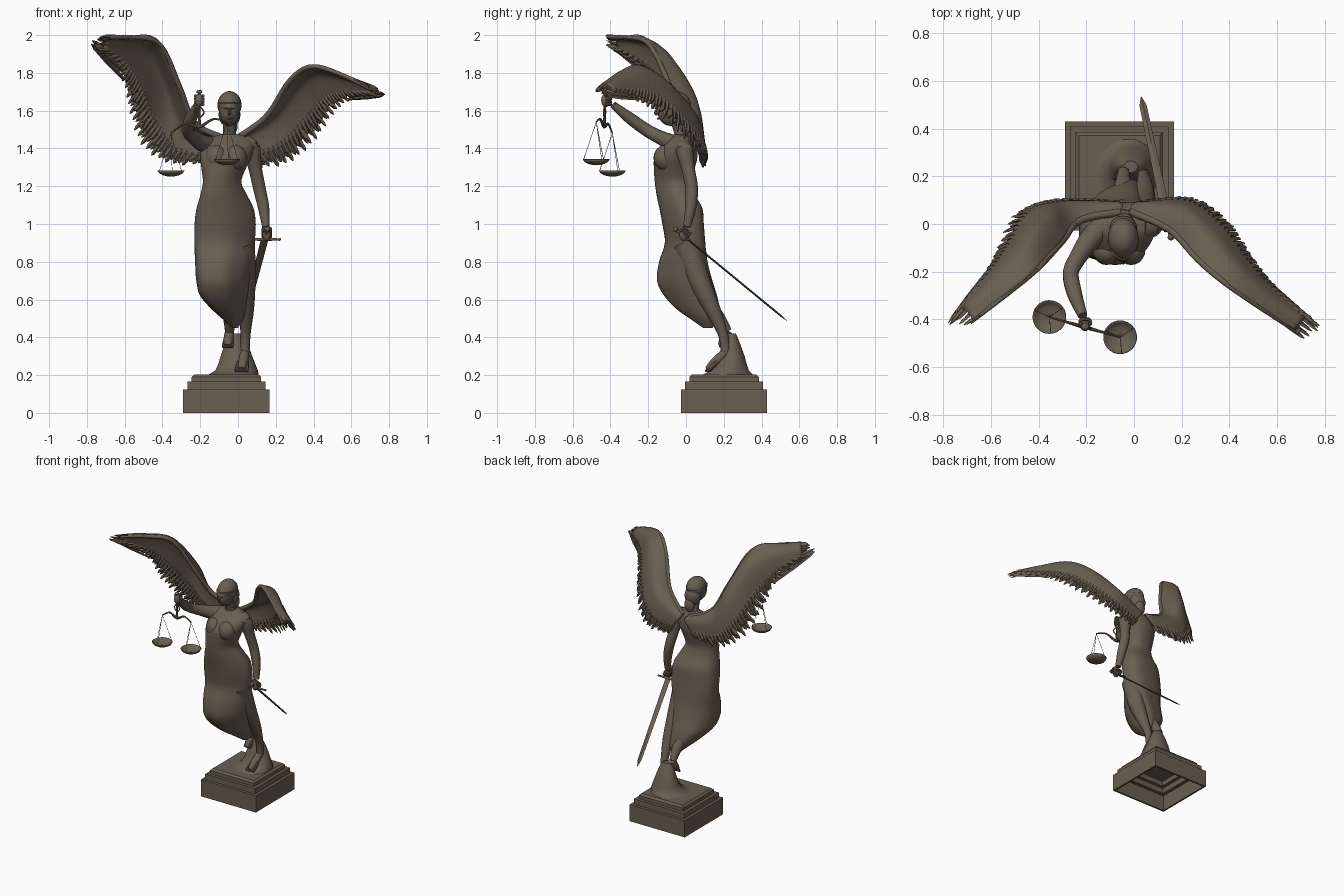
import bpy, bmesh, math
from mathutils import Vector

V = Vector
bronze = bpy.data.materials.new("dark_bronze")
bronze.diffuse_color = (0.14, 0.115, 0.083, 1)


def at(pts, t):
    """Point at t in 0..1 on a smooth curve through pts (any dimension)."""
    n = len(pts) - 1
    u = min(max(t, 0), 1) * n
    i = min(int(u), n - 1)
    f = u - i
    p = [V(pts[min(max(i + k, 0), n)]) for k in (-1, 0, 1, 2)]
    return 0.5 * (2 * p[1] + (p[2] - p[0]) * f + (2 * p[0] - 5 * p[1] + 4 * p[2] - p[3]) * f * f
                  + (3 * p[1] - p[0] - 3 * p[2] + p[3]) * f ** 3)


def part(name, lofts, angle=40, closed=True, thick=0):
    """One object from a list of lofts, each a list of point rings."""
    bm = bmesh.new()
    for rings in lofts:
        vs = [[bm.verts.new(p) for p in r] for r in rings]
        m = len(vs[0])
        for a, b in zip(vs, vs[1:]):
            for j in range(m if closed else m - 1):
                k = (j + 1) % m
                bm.faces.new((a[j], a[k], b[k], b[j]))
        if closed and not thick:
            bm.faces.new(vs[0])
            bm.faces.new(vs[-1])
    bmesh.ops.recalc_face_normals(bm, faces=bm.faces)
    me = bpy.data.meshes.new(name)
    bm.to_mesh(me)
    bm.free()
    me.materials.append(bronze)
    ob = bpy.data.objects.new(name, me)
    bpy.context.collection.objects.link(ob)
    bpy.ops.object.select_all(action='DESELECT')
    ob.select_set(True)
    bpy.context.view_layer.objects.active = ob
    bpy.ops.object.shade_smooth_by_angle(angle=math.radians(angle))
    if thick:
        mod = ob.modifiers.new("thickness", 'SOLIDIFY')
        mod.thickness = thick
        mod.offset = 0
    return ob


def tube(pts, steps=16, seg=12):
    """Rings along a path of (x, y, z, radius)."""
    rings = []
    for i in range(steps + 1):
        t = i / steps
        p = at(pts, t)
        d = V((at(pts, t + 0.02) - at(pts, t - 0.02))[:3])
        side = d.cross(V((0.31, 0.22, 0.93)) if abs(d.normalized().z) < 0.8 else V((0, 1, 0))).normalized()
        up = d.cross(side).normalized()
        r = max(p[3], 0.0005)
        rings.append([V(p[:3]) + r * (math.cos(a) * side + math.sin(a) * up)
                      for a in (2 * math.pi * j / seg for j in range(seg))])
    return rings


def body_loft(secs, steps, seg=32, drape=0):
    """Oval rings from (z, x0, x1, y0, y1) sections; drape makes them fuller except at the slit corner."""
    rings = []
    for i in range(steps + 1):
        z, x0, x1, y0, y1 = at(secs, i / steps)
        full = drape * min(max((1.4 - z) / 0.25, 0), 1)
        ring = []
        for j in range(seg):
            a = 2 * math.pi * j / seg
            c, s = math.cos(a), math.sin(a)
            p = 2 + full * (0.55 - 0.95 * max(0, math.cos(a + math.pi / 4)))
            k = (abs(c) ** p + abs(s) ** p) ** (-1 / p)
            if z < 0.85:
                k *= 1 + 0.012 * drape * math.sin(7 * a)
            ring.append(V(((x0 + x1) / 2 + k * (x1 - x0) / 2 * c,
                           (y0 + y1) / 2 + k * (y1 - y0) / 2 * math.sin(a + 0.2 * full), z)))
        rings.append(ring)
    return rings


def ball(c, r, n=12, seg=20):
    """Rings of an ellipsoid."""
    return [[V((c[0] + r[0] * math.sin(b) * math.cos(a), c[1] + r[1] * math.sin(b) * math.sin(a),
                c[2] + r[2] * math.cos(b))) for a in (2 * math.pi * j / seg for j in range(seg))]
            for b in (0.03 + (math.pi - 0.06) * i / n for i in range(n + 1))]


# Stepped plinth, hollow underneath
profile = [(0.002, 0.19), (0.165, 0.19), (0.165, 0.155), (0.19, 0.155), (0.19, 0.115), (0.215, 0.115),
           (0.215, 0), (0.2285, 0), (0.2285, 0.125), (0.207, 0.125), (0.207, 0.165), (0.184, 0.165),
           (0.184, 0.19), (0.17, 0.203), (0.002, 0.205)]
part("plinth", [[[V((-0.0615 + h * sx, 0.2015 + h * sy, z)) for sx, sy in ((-1, -1), (1, -1), (1, 1), (-1, 1))]
                 for h, z in profile]], 25)

# Rock behind the feet
part("rock", [body_loft([(0.195, -0.18, 0.11, 0.06, 0.37), (0.225, -0.12, 0.105, 0.13, 0.335),
                         (0.3, -0.092, 0.075, 0.18, 0.312), (0.38, -0.065, 0.045, 0.205, 0.282),
                         (0.42, -0.045, 0.015, 0.215, 0.265)], 8, 14)], 45)

# Gown from neckline to pointed hem
gown = [(1.475, -0.09, 0.01, -0.06, 0.03), (1.45, -0.16, 0.07, -0.08, 0.05), (1.41, -0.195, 0.085, -0.125, 0.06),
        (1.35, -0.2, 0.07, -0.167, 0.06), (1.29, -0.193, 0.04, -0.17, 0.045), (1.22, -0.186, 0.018, -0.165, 0.03),
        (1.15, -0.2, 0.05, -0.155, 0.05), (1.08, -0.22, 0.083, -0.14, 0.085), (1.0, -0.23, 0.094, -0.125, 0.092),
        (0.9, -0.23, 0.088, -0.112, 0.10), (0.8, -0.226, 0.075, -0.142, 0.11), (0.7, -0.22, 0.062, -0.153, 0.135),
        (0.62, -0.2, 0.05, -0.115, 0.16), (0.55, -0.14, 0.04, -0.05, 0.175), (0.5, -0.085, 0.03, 0.02, 0.18),
        (0.45, -0.03, 0.0, 0.09, 0.14)]
part("gown", [body_loft(gown, 60, 48, 1)])
part("bust", [ball((x, -0.108, 1.35), (0.06, 0.064, 0.068)) for x in (-0.115, -0.012)])

# Legs and feet
part("standing_leg", [tube([(0.02, 0.0, 0.9, 0.07), (0.035, 0.07, 0.7, 0.058), (0.043, 0.14, 0.55, 0.042),
                            (0.04, 0.195, 0.42, 0.027), (0.037, 0.21, 0.32, 0.025)])])
part("trailing_leg", [tube([(-0.08, 0.03, 0.75, 0.06), (-0.06, 0.1, 0.6, 0.045), (-0.045, 0.175, 0.5, 0.034),
                            (-0.045, 0.22, 0.43, 0.024)])])


def foot(name, heel, toe, width):
    """Sloping foot with five toes."""
    heel, toe = V(heel), V(toe)
    mid = heel.lerp(toe, 0.55)
    lofts = [tube([(*heel, 0.024), (*mid, 0.026), (*toe, 0.018)], 8)]
    for k in range(5):
        off = V(((k - 2) * width / 4, abs(k - 2) * 0.004, 0))
        lofts.append(tube([(*(mid + off * 0.7), 0.012), (*(toe + off), 0.009),
                           (*(toe + off + (toe - mid) * 0.25), 0.006)], 6, 8))
    part(name, lofts)


foot("front_foot", (0.037, 0.215, 0.325), (0.02, 0.115, 0.23), 0.056)
foot("rear_foot", (-0.045, 0.225, 0.43), (-0.055, 0.185, 0.355), 0.044)

# Neck, head, blindfold and hair
part("neck", [tube([(-0.045, -0.01, 1.43, 0.05), (-0.045, -0.03, 1.49, 0.034), (-0.045, -0.06, 1.58, 0.036)])])
part("head", [ball((-0.045, -0.085, 1.605), (0.054, 0.068, 0.085)),
              tube([(-0.045, -0.148, 1.615, 0.006), (-0.045, -0.161, 1.588, 0.009), (-0.045, -0.15, 1.578, 0.006)], 6, 8),
              tube([(-0.063, -0.138, 1.557, 0.003), (-0.045, -0.148, 1.558, 0.006), (-0.027, -0.138, 1.557, 0.003)], 6, 8)])
part("hair", [ball((-0.045, -0.058, 1.63), (0.064, 0.083, 0.074)),
              ball((-0.045, -0.015, 1.58), (0.058, 0.05, 0.07)), ball((-0.04, 0.015, 1.52), (0.038, 0.03, 0.055))])
part("blindfold", [body_loft([(1.61, -0.1, 0.01, -0.154, 0.018), (1.614, -0.103, 0.013, -0.157, 0.02),
                              (1.638, -0.109, 0.019, -0.152, 0.026), (1.642, -0.105, 0.015, -0.146, 0.022)], 3)])

# Arms and hands
part("raised_arm", [tube([(-0.12, 0.0, 1.41, 0.05), (-0.18, -0.06, 1.425, 0.047), (-0.235, -0.14, 1.46, 0.037),
                          (-0.265, -0.205, 1.495, 0.034), (-0.25, -0.29, 1.555, 0.032),
                          (-0.215, -0.385, 1.63, 0.02)], 24)])
part("lowered_arm", [tube([(0.03, -0.01, 1.425, 0.05), (0.07, -0.01, 1.4, 0.048), (0.09, 0.01, 1.3, 0.036),
                           (0.113, 0.03, 1.19, 0.033), (0.135, 0.025, 1.09, 0.03),
                           (0.148, 0.005, 0.985, 0.02)], 24)])


def hand(name, c, axis, spread):
    """Palm with four curled fingers stacked along axis."""
    c, axis, spread = V(c), V(axis), V(spread)
    lofts = [ball(c, (0.022, 0.024, 0.036))]
    out = axis.cross(spread).normalized()
    for k in range(4):
        o = c + axis * (k - 1.5) * 0.015
        path = [o + spread * 0.02, o + spread * 0.018 + out * 0.024, o - spread * 0.018 + out * 0.024, o - spread * 0.02]
        lofts.append(tube([(*p, 0.008) for p in path], 8, 8))
    part(name, lofts)


hand("raised_hand", (-0.205, -0.425, 1.655), (0, 0, 1), (1, 0, 0))
hand("lowered_hand", (0.152, -0.012, 0.945), (0, -0.75, 0.66), (1, 0, 0))

# Sword
tip, grip = V((0.03, 0.535, 0.487)), V((0.155, -0.055, 0.972))
d = (tip - grip).normalized()
n = d.cross(V((1, 0, 0))).normalized()
w = n.cross(d).normalized()
guard = grip.lerp(tip, 0.11)
part("blade", [[[p + w * a, p + n * 0.005, p - w * a, p - n * 0.005] for p, a in
                ((guard, 0.02), (guard.lerp(tip, 0.93), 0.015))] + [[tip + w * 0.001, tip + n * 0.001,
                                                                   tip - w * 0.001, tip - n * 0.001]]], 15)
g0, g1 = guard + V((-0.078, 0, 0)), guard + V((0.078, 0, 0))
part("hilt", [tube([(*grip, 0.009), (*guard, 0.009)], 4), ball(grip, (0.014, 0.014, 0.014)),
              tube([(*g0, 0.005), (*guard, 0.009), (*g1, 0.005)], 8), ball(g0, (0.008,) * 3), ball(g1, (0.008,) * 3)])

# Scales: beam, hanger, chains and pans
ends = [V((-0.355, -0.39, 1.48)), V((-0.058, -0.475, 1.54))]
part("scale_beam", [tube([(*ends[0], 0.004), (-0.28, -0.412, 1.53, 0.006), (-0.205, -0.433, 1.515, 0.009),
                          (-0.13, -0.454, 1.555, 0.006), (*ends[1], 0.004)], 24, 8),
                    tube([(-0.205, -0.43, 1.7, 0.007), (-0.205, -0.43, 1.6, 0.006), (-0.205, -0.432, 1.51, 0.01)], 8, 8),
                    tube([(-0.205, -0.432, 1.56, 0.004), (-0.23, -0.425, 1.59, 0.004), (-0.205, -0.43, 1.62, 0.004),
                          (-0.18, -0.437, 1.59, 0.004), (-0.205, -0.432, 1.56, 0.004)], 16, 6),
                    ball((-0.205, -0.43, 1.7), (0.016, 0.016, 0.01))])
for side, top in zip(("left", "right"), ends):
    rim = top - V((0, 0, 0.197))
    turn = [2 * math.pi * j / 28 for j in range(28)]
    part(side + "_pan", [[[rim + V((r * math.cos(a), r * math.sin(a), z)) for a in turn] for r, z in
                          ((0.069, 0), (0.062, -0.012), (0.045, -0.022), (0.024, -0.028), (0.001, -0.03))]], thick=0.004)
    part(side + "_chains", [[[q + V((0.0016 * math.cos(b), 0.0016 * math.sin(b), 0)) for b in (0, 2.1, 4.2)]
                             for q in (top, rim + V((0.067 * math.cos(a), 0.067 * math.sin(a), 0)))]
                            for a in (0.6, 2.7, 4.8)])


# Wings: leading edge B, rear bulge A, feather tips C, from root to tip
def wing(name, B, A, C):
    skin = []
    for i in range(41):
        t = 0.93 * i / 40
        b, a, c = at(B, t), at(A, t), at(C, t)
        skin.append([at([b, a, a.lerp(c, 0.7)], s / 10) for s in range(11)])
    part(name + "_skin", [skin], closed=False, thick=0.022)
    part(name + "_leading_edge", [tube([(*at(B, 0.19 * i), 0.017 - 0.0015 * i) for i in range(6)], 32)])
    feathers = []

    def blade(base, end, nrm, width):
        wd = nrm.cross(end - base).normalized() * width
        feathers.append([[base.lerp(end, s) + wd * k, base.lerp(end, s) + nrm * h, base.lerp(end, s) - wd * k,
                          base.lerp(end, s) - nrm * h]
                         for s, k, h in ((0, 0.6, 0.005), (0.5, 1, 0.006), (0.88, 0.8, 0.005), (1, 0.15, 0.001))])

    def feather(tb, t, f0, f1, width, lift):
        a, c = at(A, tb), at(C, tb)
        nrm = (c - a).cross(at(A, tb + 0.03) - at(A, tb - 0.03)).normalized()
        blade(a.lerp(c, f0) + nrm * lift, at(A, t).lerp(at(C, t), f1) + nrm * lift, nrm, width)

    for i in range(44):
        t = i / 43
        feather(0.89 * t, t, 0.5, (1.08, 0.98, 1.12, 1.03)[i % 4], 0.013, 0.004 * (-1) ** i)
    for lift in (0.012, -0.012):
        for i in range(36):
            t = i / 35
            feather(0.9 * t, 0.95 * t, 0.55, 0.88 + 0.05 * (i % 2), 0.012, lift)
    # Long flight feathers fanning at the tip
    for k in range(9):
        f = k / 8
        base = at([at(B, 0.84), at(A, 0.82), at(C, 0.78)], f)
        end = at([at(B, 1), at(A, 1), at(C, 1)], f)
        nrm = (at(C, 0.8) - at(B, 0.8)).cross(end - base).normalized()
        end = end + (end - base) * (0.0, -0.12, 0.06, -0.05)[k % 4]
        blade(base, end + nrm * 0.008 * (-1) ** k, nrm, 0.014)
    part(name + "_feathers", feathers, 30)


wing("high_wing",
     [(-0.06, 0.05, 1.45), (-0.235, 0.01, 1.54), (-0.315, -0.09, 1.74), (-0.43, -0.21, 1.97), (-0.58, -0.33, 1.987),
      (-0.71, -0.43, 1.99)],
     [(-0.05, 0.08, 1.43), (-0.28, 0.08, 1.49), (-0.37, 0.04, 1.68), (-0.47, -0.095, 1.885), (-0.6, -0.25, 1.96),
      (-0.74, -0.41, 1.975)],
     [(-0.15, 0.09, 1.33), (-0.35, 0.09, 1.335), (-0.49, 0.035, 1.435), (-0.56, -0.1, 1.61), (-0.615, -0.2, 1.785),
      (-0.775, -0.42, 1.95)])
wing("low_wing",
     [(-0.01, 0.05, 1.45), (0.16, -0.03, 1.58), (0.28, -0.16, 1.765), (0.40, -0.26, 1.835), (0.56, -0.37, 1.785),
      (0.72, -0.475, 1.705)],
     [(0.0, 0.08, 1.43), (0.19, 0.06, 1.55), (0.32, -0.055, 1.70), (0.43, -0.18, 1.785), (0.58, -0.32, 1.765),
      (0.75, -0.445, 1.71)],
     [(0.09, 0.09, 1.31), (0.26, 0.1, 1.345), (0.40, 0.0, 1.465), (0.50, -0.15, 1.6), (0.595, -0.27, 1.665),
      (0.775, -0.43, 1.685)])
